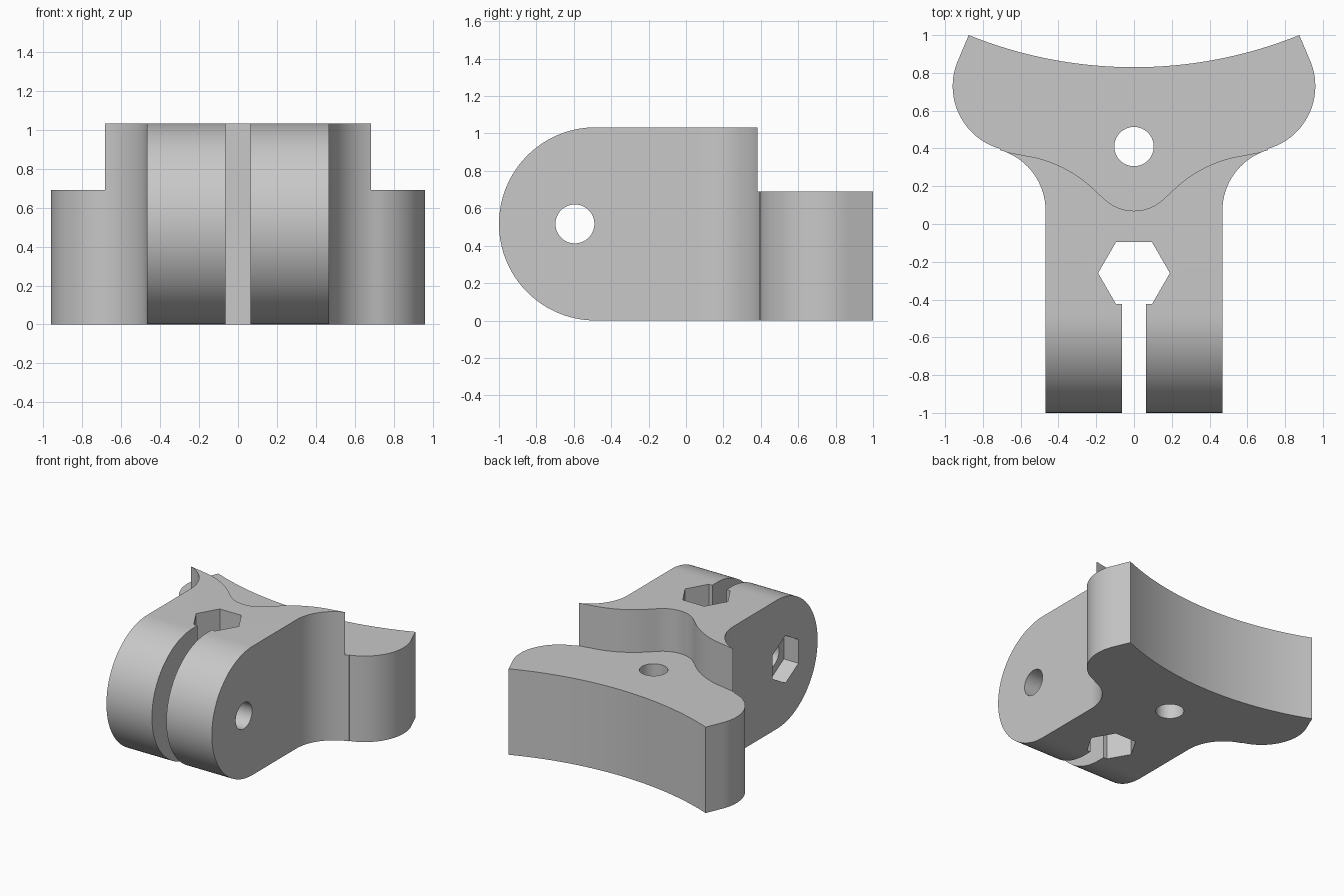
import bpy
from math import sin, cos, pi, radians, hypot, atan2

if "Cube" in bpy.data.objects:
    bpy.data.objects.remove(bpy.data.objects["Cube"], do_unlink=True)

HEIGHT = 1.033
STEP = 0.69
MID = HEIGHT / 2

grey = bpy.data.materials.new("plain grey")
grey.diffuse_color = (0.58, 0.58, 0.58, 1)
grey.use_nodes = True
grey.node_tree.nodes["Principled BSDF"].inputs["Base Color"].default_value = grey.diffuse_color


def arc(cx, cy, r, start, end, n):
    angles = [radians(start + (end - start) * i / n) for i in range(n + 1)]
    return [(cx + r * cos(a), cy + r * sin(a)) for a in angles]


def mirrored(half):
    """Close a right-hand half outline with its reflection in x."""
    return half + [(-x, y) for x, y in reversed(half) if abs(x) > 1e-5]


def prism(name, outline, low, high, along="z"):
    """Extrude an outline; along z it lies in (x, y), along x in (y, z)."""
    place = (lambda a, b, c: (a, b, c)) if along == "z" else (lambda a, b, c: (c, a, b))
    n = len(outline)
    verts = [place(a, b, c) for c in (low, high) for a, b in outline]
    faces = [tuple(reversed(range(n))), tuple(range(n, 2 * n))]
    faces += [(i, (i + 1) % n, (i + 1) % n + n, i + n) for i in range(n)]
    mesh = bpy.data.meshes.new(name)
    mesh.from_pydata(verts, [], faces)
    mesh.materials.append(grey)
    obj = bpy.data.objects.new(name, mesh)
    bpy.context.collection.objects.link(obj)
    return obj


# Plan outline: straight arm, fillet, rounded ear, concave back
back_rise, back_half = 0.17, 0.875
back_r = (back_half ** 2 + back_rise ** 2) / (2 * back_rise)
sweep = 90 - atan2(back_r - back_rise, back_half) * 180 / pi
half_plan = [(0.468, -1.1)]
half_plan += arc(0.803, 0.07, 0.335, 180, 106, 20)
half_plan += arc(0.615, 0.73, 0.345, -74, 25, 28)
half_plan += arc(0, 0.83 + back_r, back_r, -90 + sweep, -90, 16)
clamp = prism("clamp_body", mirrored(half_plan), 0, HEIGHT)

# Side outline with a fully rounded front end
side = arc(MID - 1, MID, MID, 90, 270, 60) + [(1.1, 0), (1.1, HEIGHT)]
rounding = prism("front_rounding", side, -1.2, 1.2, "x")

# Lowered rear platform with a wavy front wall
half_step = arc(0, 0.30, 0.23, -90, -45, 14)
half_step += arc(0.681, -0.309, 0.68, 135, 104, 14)
half_step += [(0.71, 0.388), (1.2, 0.388), (1.2, 1.2)]
step = prism("platform_cut", mirrored(half_step), STEP, HEIGHT + 0.2)

# Slot, nut holes and bolt holes
slot = prism("slot_cut", [(-0.064, -1.2), (0.064, -1.2), (0.064, -0.3), (-0.064, -0.3)], -0.2, 1.3)
nut_well = prism("nut_well_cut", arc(0, -0.26, 0.19, 0, 300, 5), -0.2, 1.3)
rear_hole = prism("rear_hole_cut", arc(0, 0.41, 0.104, 0, 354, 59), -0.2, 1.3)
cross_hole = prism("cross_hole_cut", arc(-0.594, MID, 0.104, 0, 354, 59), -1.2, 1.2, "x")
nut_pocket = prism("nut_pocket_cut", arc(-0.594, MID, 0.19, 30, 330, 5), -0.7, -0.338, "x")

cutters = [(rounding, "INTERSECT")]
cutters += [(c, "DIFFERENCE") for c in (step, slot, nut_well, rear_hole, cross_hole, nut_pocket)]
for cutter, mode in cutters:
    mod = clamp.modifiers.new(cutter.name, "BOOLEAN")
    mod.object, mod.operation, mod.solver = cutter, mode, "EXACT"
    cutter.hide_render = True

# Bake the cuts, drop the helpers and smooth the curved walls
bpy.context.view_layer.update()
graph = bpy.context.evaluated_depsgraph_get()
baked = bpy.data.meshes.new_from_object(clamp.evaluated_get(graph))
clamp.modifiers.clear()
clamp.data = baked
for cutter, _ in cutters:
    bpy.data.objects.remove(cutter, do_unlink=True)

bpy.ops.object.select_all(action="DESELECT")
clamp.select_set(True)
bpy.context.view_layer.objects.active = clamp
bpy.ops.object.shade_smooth_by_angle(angle=radians(25))
